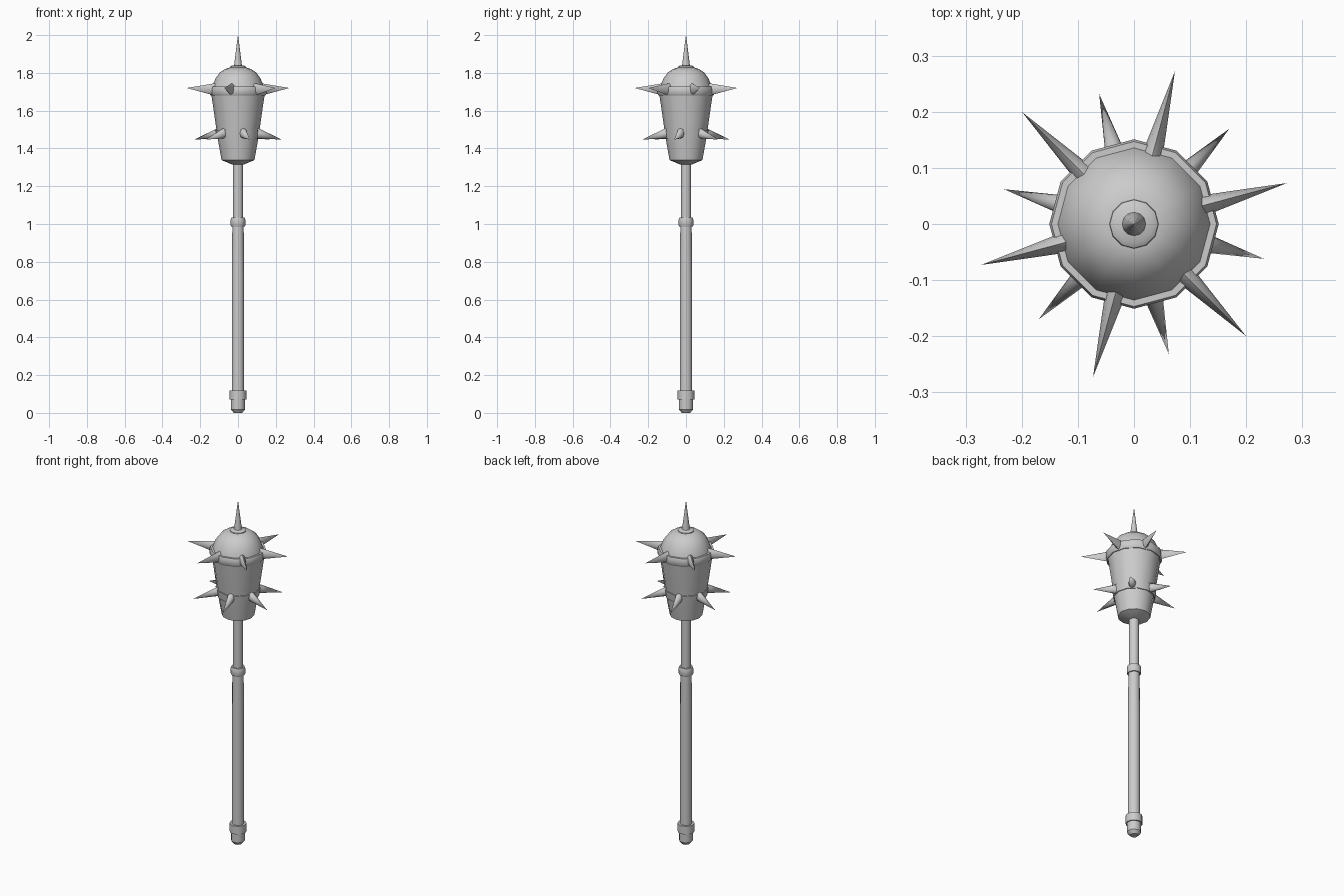
import bpy, bmesh, math
from mathutils import Matrix, Vector

if "Cube" in bpy.data.objects:
    bpy.data.objects.remove(bpy.data.objects["Cube"], do_unlink=True)

GREY = (0.6, 0.6, 0.6, 1)
steel = bpy.data.materials.new("steel grey")
steel.use_nodes = True
steel.diffuse_color = GREY
steel.node_tree.nodes["Principled BSDF"].inputs["Base Color"].default_value = GREY


def finish(name, bm, angle=35):
    bmesh.ops.recalc_face_normals(bm, faces=bm.faces)
    mesh = bpy.data.meshes.new(name)
    bm.to_mesh(mesh)
    bm.free()
    mesh.materials.append(steel)
    obj = bpy.data.objects.new(name, mesh)
    bpy.context.collection.objects.link(obj)
    bpy.ops.object.select_all(action="DESELECT")
    obj.select_set(True)
    bpy.context.view_layer.objects.active = obj
    bpy.ops.object.shade_smooth_by_angle(angle=math.radians(angle))
    return obj


def lathe(name, profile, sides=12):
    """Closed solid of revolution from (radius, height) pairs, bottom to top."""
    bm = bmesh.new()
    rings = []
    for r, z in profile:
        rings.append([bm.verts.new((r * math.cos(a), r * math.sin(a), z))
                      for a in (math.tau * i / sides for i in range(sides))])
    for low, high in zip(rings, rings[1:]):
        for i in range(sides):
            j = (i + 1) % sides
            bm.faces.new((low[i], low[j], high[j], high[i]))
    bm.faces.new(rings[0][::-1])
    bm.faces.new(rings[-1])
    return finish(name, bm)


def spike_row(name, start, base, tip, width, height):
    """Six flattened cones around the head; base and tip are (radius, height)."""
    bm = bmesh.new()
    axis = Vector((tip[0] - base[0], 0, tip[1] - base[1]))
    for k in range(6):
        turn = Matrix.Rotation(math.radians(start + 60 * k), 4, "Z")
        place = (turn @ Matrix.Translation((base[0], 0, base[1]))
                 @ axis.to_track_quat("Z", "Y").to_matrix().to_4x4()
                 @ Matrix.Diagonal((height / 2, width / 2, 1, 1))
                 @ Matrix.Translation((0, 0, axis.length / 2)))
        bmesh.ops.create_cone(bm, cap_ends=True, segments=8, radius1=1,
                              radius2=0, depth=axis.length, matrix=place)
    return finish(name, bm, 60)


# Handle
lathe("pommel", [(0.022, 0), (0.037, 0.018), (0.038, 0.07)])
lathe("pommel_ring", [(0.045, 0.07), (0.045, 0.118)])
lathe("grip", [(0.033, 0.07), (0.033, 0.7), (0.030, 1.0)])
lathe("grip_collar", [(0.036, 0.988), (0.039, 0.994), (0.039, 1.022), (0.035, 1.034)])
lathe("upper_shaft", [(0.027, 1.0), (0.027, 1.33)])

# Head
lathe("head_body", [(0.03, 1.315), (0.087, 1.338), (0.107, 1.45),
                    (0.114, 1.497), (0.141, 1.685)])
lathe("lower_band", [(0.112, 1.452), (0.119, 1.497)])
lathe("upper_band", [(0.144, 1.68), (0.151, 1.69), (0.151, 1.716), (0.147, 1.728)])
lathe("dome", [(0.138, 1.72), (0.132, 1.74), (0.118, 1.773), (0.096, 1.802),
               (0.07, 1.82), (0.045, 1.828)])
lathe("dome_collar", [(0.045, 1.822), (0.043, 1.832), (0.034, 1.838)])

# Spikes
lathe("top_spike", [(0.022, 1.83), (0.0005, 2.0)])
spike_row("upper_spikes", 15, (0.115, 1.712), (0.282, 1.72), 0.07, 0.04)
spike_row("lower_spikes", 45, (0.098, 1.482), (0.24, 1.447), 0.058, 0.045)
